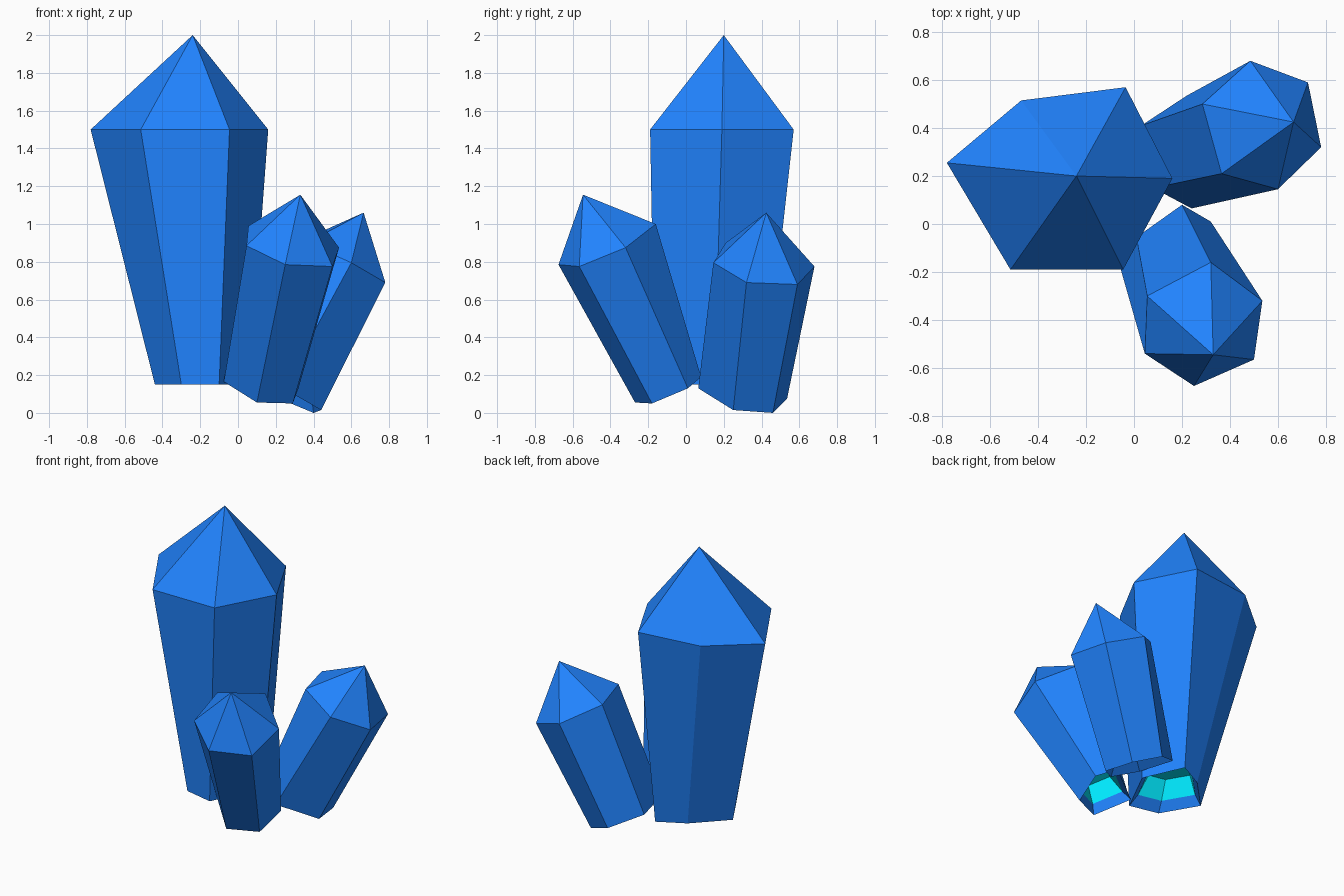
import bpy, bmesh
from mathutils import Vector

if "Cube" in bpy.data.objects:
    bpy.data.objects.remove(bpy.data.objects["Cube"])


def material(name, color):
    m = bpy.data.materials.new(name)
    m.diffuse_color = color
    m.use_nodes = True
    m.node_tree.nodes["Principled BSDF"].inputs["Base Color"].default_value = m.diffuse_color
    return m


BLUE = material("crystal_blue", (0.015, 0.23, 1.0, 1))
CYAN = material("core_cyan", (0.0, 0.82, 1.0, 1))


def crystal(name, base, shoulder, tip):
    """Six-sided crystal: base ring, shoulder ring, tip, and a hollow cyan core below."""
    bm = bmesh.new()
    base = [Vector(p) for p in base]
    shoulder = [Vector(p) for p in shoulder]
    c0 = sum(base, Vector()) / 6
    axis = (sum(shoulder, Vector()) / 6 - c0).normalized()

    def inset(scale, depth):
        return [c0 + (p - c0) * scale + axis * depth for p in base]

    rings = [[bm.verts.new(p) for p in ring] for ring in
             (shoulder, base, inset(0.8, 0.06), inset(0.58, 0.18))]
    apex = bm.verts.new(tip)
    for i in range(6):
        j = (i + 1) % 6
        bm.faces.new((rings[0][i], rings[0][j], apex))
        for k in range(3):
            f = bm.faces.new((rings[k][i], rings[k][j], rings[k + 1][j], rings[k + 1][i]))
            f.material_index = 1 if k == 2 else 0
    bm.faces.new(rings[3]).material_index = 1
    bmesh.ops.recalc_face_normals(bm, faces=bm.faces)
    mesh = bpy.data.meshes.new(name)
    bm.to_mesh(mesh)
    bm.free()
    mesh.materials.append(BLUE)
    mesh.materials.append(CYAN)
    bpy.context.collection.objects.link(bpy.data.objects.new(name, mesh))


# Tall crystal: level rings, flaring upward
tall_base = [(-.44, .12), (-.24, .325), (-.06, .42), (.06, .15), (-.10, -.165), (-.30, -.12)]
tall_top = [(-.78, .255), (-.47, .515), (-.035, .57), (.16, .19), (-.045, -.19), (-.515, -.19)]
crystal("tall_crystal", [(x, y, .15) for x, y in tall_base],
        [(x, y, 1.5) for x, y in tall_top], (-.24, .2, 2.0))

# Front crystal: leans toward the viewer
crystal("front_crystal",
        [(.01, -.055, .17), (.2, .08, .19), (.32, .01, .13),
         (.29, -.18, .05), (.10, -.27, .055), (-.075, -.12, .165)],
        [(.055, -.30, .99), (.32, -.16, 1.0), (.535, -.32, .875),
         (.50, -.565, .775), (.25, -.675, .785), (.045, -.54, .885)],
        (.33, -.545, 1.155))

# Back crystal: leans right and back
crystal("back_crystal",
        [(.03, .41, .17), (.22, .535, .075), (.40, .46, .0),
         (.44, .25, .015), (.24, .065, .13), (.08, .15, .19)],
        [(.285, .50, .89), (.485, .68, .775), (.725, .59, .68),
         (.78, .32, .69), (.60, .145, .795), (.365, .21, .90)],
        (.665, .425, 1.06))
